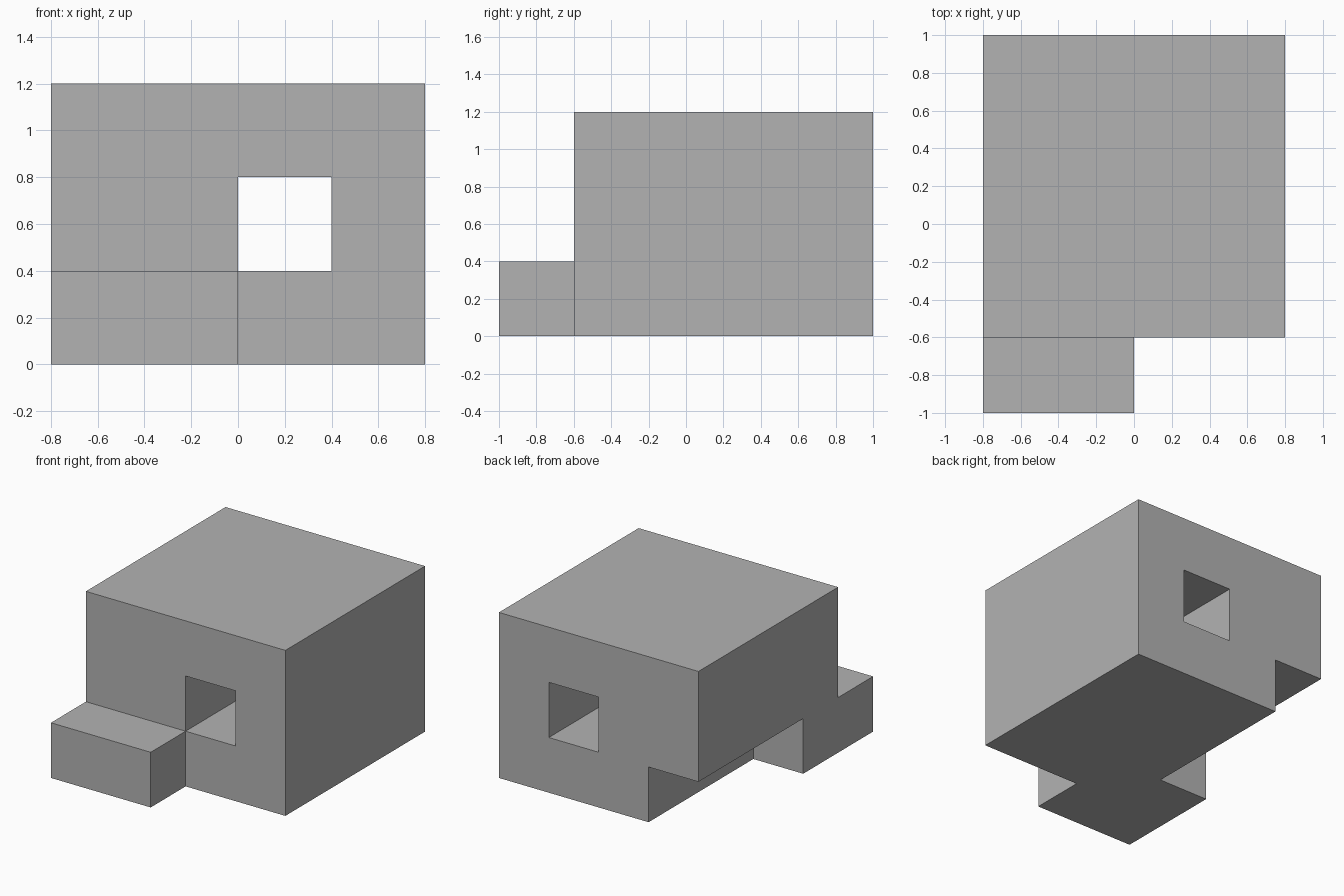
import bpy
import bmesh
from mathutils import Vector

default = bpy.data.objects.get("Cube")
if default:
    bpy.data.objects.remove(default, do_unlink=True)

# Single flat colour
grey = bpy.data.materials.new("plain grey")
grey.use_nodes = True
colour = (0.45, 0.45, 0.45, 1.0)
grey.diffuse_color = colour
grey.node_tree.nodes["Principled BSDF"].inputs["Base Color"].default_value = colour


def box(name, low, high):
    """Axis-aligned box between two opposite corners."""
    low, high = Vector(low), Vector(high)
    bm = bmesh.new()
    bmesh.ops.create_cube(bm, size=1)
    bmesh.ops.scale(bm, vec=high - low, verts=bm.verts)
    bmesh.ops.translate(bm, vec=(low + high) / 2, verts=bm.verts)
    mesh = bpy.data.meshes.new(name)
    bm.to_mesh(mesh)
    bm.free()
    mesh.materials.append(grey)
    obj = bpy.data.objects.new(name, mesh)
    bpy.context.collection.objects.link(obj)
    return obj


def combine(target, tool, operation):
    """Apply a boolean, then discard the helper."""
    mod = target.modifiers.new(tool.name, 'BOOLEAN')
    mod.operation = operation
    mod.solver = 'EXACT'
    mod.object = tool
    bpy.context.view_layer.objects.active = target
    bpy.ops.object.modifier_apply(modifier=mod.name)
    bpy.data.objects.remove(tool, do_unlink=True)


# Main block
body = box("body", (-0.8, -0.6, 0), (0.8, 1, 1.2))

# Square tunnel from front to back
combine(body, box("tunnel", (0, -0.9, 0.4), (0.4, 1.3, 0.8)), 'DIFFERENCE')

# Rebate along the lower edge, open at the back
combine(body, box("rebate", (-1.1, -0.2, -0.3), (-0.4, 1.3, 0.4)), 'DIFFERENCE')

# Low step on the front
combine(body, box("front_step", (-0.8, -1, 0), (0, -0.6, 0.4)), 'UNION')
